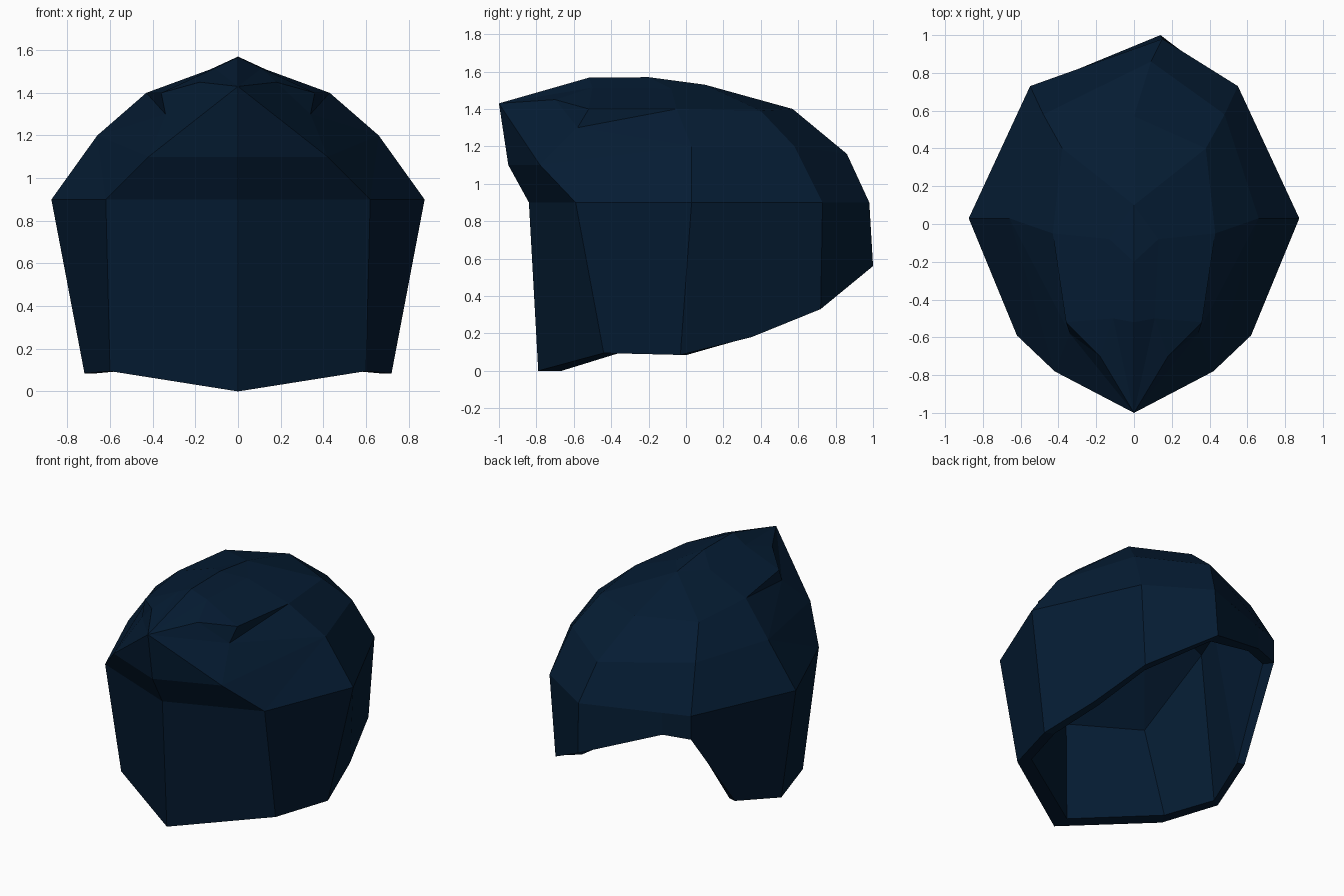
import bpy, bmesh

if "Cube" in bpy.data.objects:
    bpy.data.objects.remove(bpy.data.objects["Cube"])

navy = bpy.data.materials.new("dark navy")
navy.diffuse_color = (0.0015, 0.0115, 0.033, 1)
navy.use_nodes = True
navy.node_tree.nodes["Principled BSDF"].inputs["Base Color"].default_value = navy.diffuse_color

# Points on the centre line: front wall, brow tip, crown ridge, back seam
CENTRE = {
    "F0": (0, -.79, 0), "F1": (0, -.84, .9), "G": (0, -.95, 1.1), "A": (0, -1, 1.43),
    "R1": (0, -.52, 1.567), "R2": (0, -.2, 1.57), "R3": (0, .1, 1.53),
    "K3": (0, .57, 1.4), "K2": (.09, .86, 1.16), "K1": (.15, .98, .9), "K0": (.14, 1, .56),
}
# Points on one half: C front corner, S side, M mid side, B back corner,
# L left back hem, D/E/N brow
HALF = {
    "C0": (.6, -.44, .095), "C1": (.62, -.59, .9),
    "S0": (.72, -.03, .085), "S1": (.875, .03, .9), "S2": (.66, .03, 1.2),
    "S3": (.43, -.05, 1.4), "S4": (.13, -.08, 1.51),
    "M0": (.625, .35, .18),
    "B0": (.51, .72, .33), "B1": (.55, .73, .9), "B2": (.48, .58, 1.2), "B3": (.38, .4, 1.39),
    "L0": (.37, .79, .745), "L1": (.37, .794, .9),
    "D": (.42, -.78, 1.1), "E": (.34, -.58, 1.3), "E3": (.36, -.52, 1.4),
    "N": (.18, -.7, 1.45), "E4": (.11, -.5, 1.515),
}
LEFT_BACK_CORNER = (-.55, .73, .735)      # the hem is cut higher at the back left
FACES = """F1 C1 D G|G D A|C1 S1 S2|C1 S2 D|D S2 E|D E A|E S2 S3|E S3 E3|A E N|E E3 N|N E3 E4
A N E4|E3 S3 S4 E4|A E4 R1|E4 S4 R2 R1|S4 R3 R2|S1 B1 B2 S2|S2 B2 B3 S3|S3 B3 R3 S4|B3 K3 R3
B1 K1 K2 B2|B2 K2 K3 B3|F0 C0 C1 F1|C0 S0 S1 C1|S0 M0 B0 B1 S1"""
RIGHT_BACK = "|B0 K0 K1 B1"
LEFT_BACK = "|B0 L0 L1 B1|L0 K0 K1 L1"

bm = bmesh.new()
mid = {k: bm.verts.new(p) for k, p in CENTRE.items()}


def inner_hem(p):
    """Lower inside rim, one wall thickness in."""
    return (p[0] * .92, p[1] * .88 + .03, p[2])


def inner_top(k, p):
    """Top of the inside wall: low at the front, following the dome elsewhere."""
    if k in "FC":
        return (p[0] * .7, p[1] * (.8 if k == "F" else .7), .7)
    return (p[0] * .62, p[1] * .72, 1.1)


CENTRE_TOPS = {"F": CENTRE["F1"], "K": CENTRE["K1"]}
for k, p in CENTRE_TOPS.items():
    mid[k + "i"] = bm.verts.new(inner_hem(CENTRE[k + "0"]))
    mid[k + "t"] = bm.verts.new(inner_top(k, p))
mid["apex"] = bm.verts.new((0, .1, 1.3))

for side in (1, -1):
    columns = "FCSMBK" if side > 0 else "FCSMBLK"
    pts = {k: (side * x, y, z) for k, (x, y, z) in HALF.items() if k[0] in columns + "DEN"}
    if side < 0:
        pts["B0"] = LEFT_BACK_CORNER
    tops = {k: pts.get(k + "1", (side * .712, .38, .9)) for k in columns[1:-1]}
    for k, p in tops.items():
        pts[k + "i"] = inner_hem(pts[k + "0"])
        pts[k + "t"] = inner_top(k, p)
    v = {**mid, **{k: bm.verts.new(p) for k, p in pts.items()}}

    # Outer facets
    faces = FACES + (RIGHT_BACK if side > 0 else LEFT_BACK)
    for face in faces.replace("\n", "|").split("|"):
        bm.faces.new([v[n] for n in face.split()])
    # Rim, inner wall and ceiling
    for a, b in zip(columns, columns[1:]):
        for lo, hi in (("0", "i"), ("i", "t")):
            bm.faces.new([v[a + lo], v[b + lo], v[b + hi], v[a + hi]])
        bm.faces.new([v[a + "t"], v[b + "t"], v["apex"]])

bmesh.ops.recalc_face_normals(bm, faces=bm.faces)
mesh = bpy.data.meshes.new("hair_shell")
bm.to_mesh(mesh)
bm.free()
mesh.materials.append(navy)
bpy.context.collection.objects.link(bpy.data.objects.new("hair_shell", mesh))
